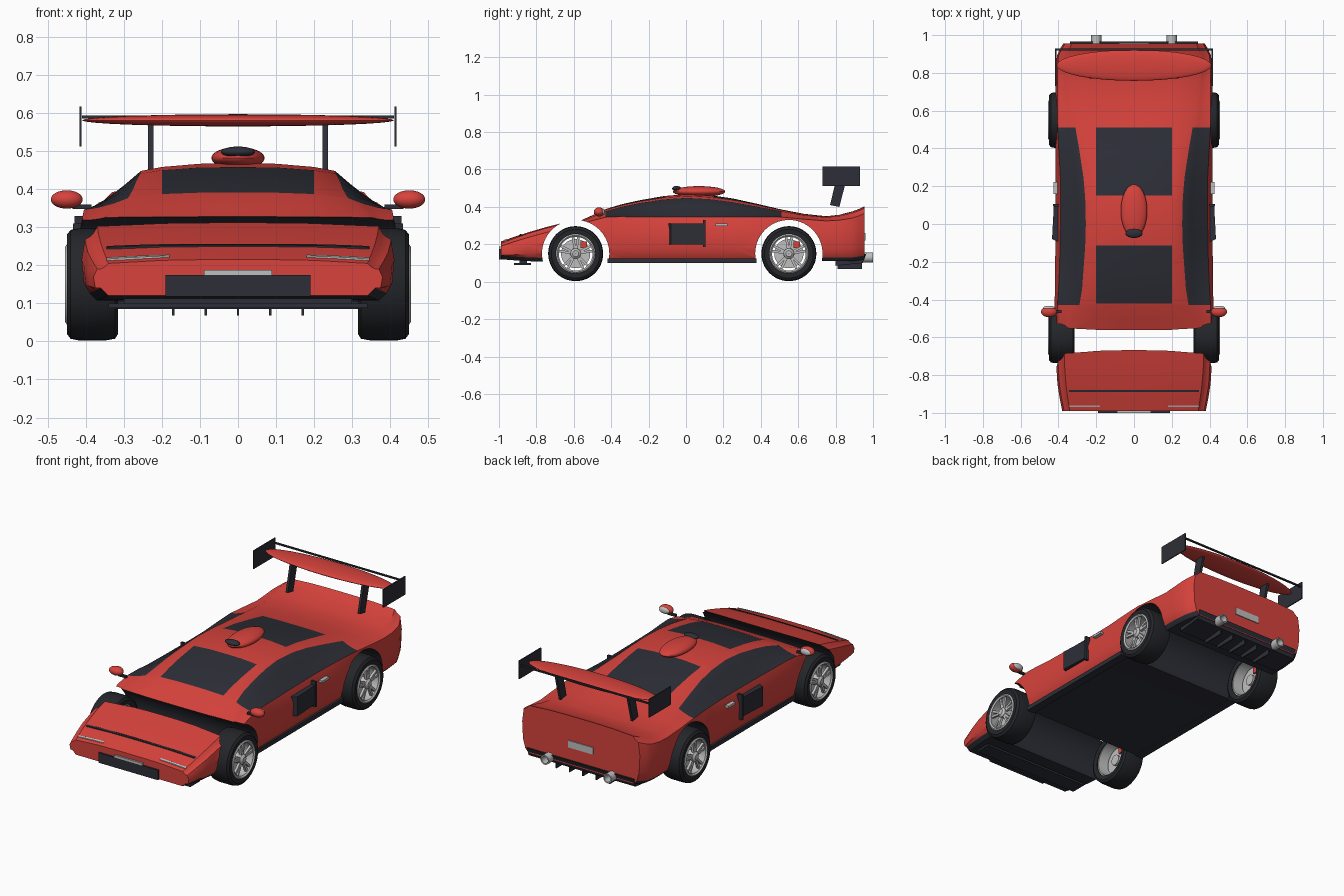
import bpy, bmesh, math
from mathutils import Matrix, Vector

cube = bpy.data.objects.get("Cube")
if cube:
    bpy.data.objects.remove(cube)


def material(name, color):
    m = bpy.data.materials.new(name)
    m.use_nodes = True
    m.diffuse_color = (*color, 1)
    m.node_tree.nodes["Principled BSDF"].inputs["Base Color"].default_value = (*color, 1)
    return m


RED = material("red paint", (0.68, 0.055, 0.045))
DARK = material("dark trim", (0.026, 0.028, 0.038))
RUBBER = material("tyre rubber", (0.018, 0.019, 0.023))
SILVER = material("silver metal", (0.52, 0.52, 0.52))


def finish(name, bm, *mats, smooth=True):
    bmesh.ops.recalc_face_normals(bm, faces=bm.faces)
    mesh = bpy.data.meshes.new(name)
    bm.to_mesh(mesh)
    bm.free()
    for m in mats:
        mesh.materials.append(m)
    ob = bpy.data.objects.new(name, mesh)
    bpy.context.collection.objects.link(ob)
    if smooth:
        shade(ob)
    return ob


def shade(ob):
    bpy.ops.object.select_all(action="DESELECT")
    ob.select_set(True)
    bpy.context.view_layer.objects.active = ob
    bpy.ops.object.shade_smooth_by_angle(angle=0.6)


def box(name, lo, hi, mat):
    bm = bmesh.new()
    lo, hi = Vector(lo), Vector(hi)
    size = hi - lo
    bmesh.ops.create_cube(bm, size=1, matrix=Matrix.Translation((lo + hi) / 2)
                          @ Matrix.Diagonal((*map(abs, size), 1)))
    return finish(name, bm, mat, smooth=False)


def ellipsoid(name, center, radii, mat):
    bm = bmesh.new()
    bmesh.ops.create_uvsphere(bm, u_segments=32, v_segments=16, radius=1,
                              matrix=Matrix.Translation(center) @ Matrix.Diagonal((*radii, 1)))
    return finish(name, bm, mat)


def prism(name, pts, mat):
    """Join two matching outlines of 3D points into a solid."""
    bm = bmesh.new()
    a, b = [[bm.verts.new(p) for p in side] for side in pts]
    bm.faces.new(a)
    bm.faces.new(b)
    for i in range(len(a)):
        bm.faces.new((a[i - 1], a[i], b[i], b[i - 1]))
    return finish(name, bm, mat, smooth=False)


def lathe(name, profile, center, axis, mat, segments=48):
    """Spin a closed (radius, along-axis) outline around the x or y axis."""
    bm = bmesh.new()
    rings = []
    for i in range(segments):
        t = math.tau * i / segments
        ring = []
        for r, d in profile:
            u, v = r * math.cos(t), r * math.sin(t)
            ring.append(bm.verts.new(Vector(center) + Vector((d, u, v) if axis == "x" else (u, d, v))))
        rings.append(ring)
    n = len(profile)
    for i in range(segments):
        for j in range(n):
            bm.faces.new((rings[i - 1][j - 1], rings[i - 1][j], rings[i][j], rings[i][j - 1]))
    return finish(name, bm, mat)


# Body stations: y, crown z, roof edge x, z, belt x, z, half width, bottom z
STATIONS = [
    (-.99, .215, .34, .205, .37, .19, .38, .12),
    (-.85, .262, .36, .256, .395, .235, .405, .11),
    (-.66, .314, .37, .309, .405, .285, .415, .105),
    (-.57, .324, .36, .318, .41, .305, .42, .105),
    (-.43, .388, .29, .376, .405, .345, .42, .105),
    (-.25, .435, .268, .42, .395, .345, .418, .105),
    (0, .468, .255, .448, .39, .345, .415, .105),
    (.25, .445, .268, .425, .39, .345, .415, .105),
    (.51, .386, .31, .376, .405, .345, .415, .105),
    (.75, .35, .34, .344, .405, .325, .415, .11),
    (.89, .376, .35, .368, .40, .34, .408, .11),
    (.955, .403, .33, .393, .365, .365, .375, .12),
]
WHEEL_Y = (-.59, .55)
AXLE_Z = .15


def station(y):
    """Smoothly interpolate the body parameters at y."""
    i = max(k for k in range(len(STATIONS) - 1) if STATIONS[k][0] <= y or k == 0)
    p, q = STATIONS[i], STATIONS[i + 1]
    o, r = STATIONS[max(i - 1, 0)], STATIONS[min(i + 2, len(STATIONS) - 1)]
    h = q[0] - p[0]
    t = (y - p[0]) / h
    out = []
    for c in range(1, len(p)):
        m0 = h * (q[c] - o[c]) / (q[0] - o[0])
        m1 = h * (r[c] - p[c]) / (r[0] - p[0])
        d = p[c] - q[c]
        out.append(p[c] + t * (m0 + t * (-3 * d - 2 * m0 - m1 + t * (2 * d + m0 + m1))))
    return out


def surface_z(x, y):
    zt, xr, zr = station(y)[:3]
    return zt - (zt - zr) * abs(x / xr) ** 3


def half_ring(y):
    zt, xr, zr, xb, zb, w, bottom = station(y)
    pts = [(x, surface_z(x, y)) for x in (0, .1, .2, xr)]
    pts += [(xr + (xb - xr) * t, zr + (zb - zr) * t - .004) for t in (.33, .67)]
    drop = zb - bottom
    return pts + [(xb, zb), (w, zb - drop * .3), (w - .005, bottom + drop * .3),
                  (w - .02, bottom + .02), (w - .04, bottom), (0, bottom)]


# Body shell with painted windows, sills and floor
SCREENS = ((-.42, -.115), (.15, .51))
ys = sorted({s[0] for s in STATIONS} | {y for s in SCREENS for y in s}
            | {(a[0] + b[0]) / 2 for a, b in zip(STATIONS, STATIONS[1:])})
bm = bmesh.new()
rings = []
for y in ys:
    half = half_ring(y)
    full = half + [(-x, z) for x, z in half[-2:0:-1]]
    rings.append([bm.verts.new((x, y, z)) for x, z in full])
n = len(rings[0])
for a, b, y0, y1 in zip(rings, rings[1:], ys, ys[1:]):
    mid = (y0 + y1) / 2
    for j in range(n):
        f = bm.faces.new((a[j], a[(j + 1) % n], b[(j + 1) % n], b[j]))
        band = min(j, n - 1 - j)
        screen = band < 2 and any(lo < mid < hi for lo, hi in SCREENS)
        side_window = 3 <= band <= 5 and -.43 < mid < .51
        f.material_index = int(screen or side_window or band >= 9)
bm.faces.new(rings[0])
bm.faces.new(rings[-1])
body = finish("body", bm, RED, DARK, smooth=False)

# Wheel arches cut right through, leaving dark linings
for y in WHEEL_Y:
    bm = bmesh.new()
    bmesh.ops.create_cone(bm, cap_ends=True, segments=64, radius1=.18, radius2=.18, depth=1.2,
                          matrix=Matrix.Translation((0, y, AXLE_Z)) @ Matrix.Rotation(math.pi / 2, 4, "Y"))
    for f in bm.faces:
        f.material_index = 1
    cutter = finish("arch_cutter", bm, RED, DARK, smooth=False)
    cutter.hide_render = True
    mod = body.modifiers.new("arch", "BOOLEAN")
    mod.operation, mod.solver, mod.object = "DIFFERENCE", "EXACT", cutter
    bpy.context.view_layer.objects.active = body
    bpy.ops.object.modifier_apply(modifier=mod.name)
    bpy.data.objects.remove(cutter)
shade(body)


# Thin strips that follow the bonnet
def strip(name, x0, x1, y0, y1, mat):
    steps = 10
    outline = [[], []]
    for k in range(steps + 1):
        x = x0 + (x1 - x0) * k / steps
        for side, lift in zip(outline, (-.004, .004)):
            side.append([(x, y, surface_z(x, y) + lift) for y in (y0, y1)])
    bottom, top = outline
    prism(name, [[p[0] for p in s] + [p[1] for p in reversed(s)] for s in (bottom, top)], mat)


strip("bonnet_seam", -.345, .345, -.89, -.88, DARK)
for s, side in ((1, "left"), (-1, "right")):
    strip(side + "_headlight", s * .18, s * .345, -.97, -.96, SILVER)

# Nose and tail details
box("front_grille", (-.19, -1, .118), (.19, -.98, .175), DARK)
box("front_plate", (-.09, -1, .174), (.09, -.985, .188), SILVER)
box("front_splitter", (-.34, -.92, .088), (.34, -.83, .1), DARK)
box("splitter_mount", (-.3, -.89, .098), (.3, -.85, .125), DARK)
box("rear_plate", (-.08, .95, .22), (.08, .96, .26), SILVER)
prism("diffuser", [[(x, .8, .085), (x, .945, .1), (x, .965, .15), (x, .8, .12)] for x in (-.34, .34)], DARK)
for k in range(5):
    x = (k - 2) * .085
    box("diffuser_fin", (x - .003, .81, .068), (x + .003, .94, .11), DARK)

# Roof scoop
ellipsoid("roof_scoop", (0, .07, .482), (.07, .14, .029), RED)
ellipsoid("scoop_mouth", (0, -.05, .498), (.045, .024, .014), DARK)

# Rear wing
ellipsoid("wing", (0, .84, .581), (.41, .082, .016), RED)
box("wing_flap", (-.41, .918, .586), (.41, .928, .594), DARK)

for s, side in ((1, "left"), (-1, "right")):
    box(side + "_wing_endplate", (s * .411, .73, .512), (s * .417, .93, .617), DARK)
    prism(side + "_wing_strut", [[(s * x, .77, .41), (s * x, .82, .40), (s * x, .865, .575),
                                  (s * x, .81, .575)] for x in (.222, .236)], DARK)
    # Mirror
    ellipsoid(side + "_mirror", (s * .45, -.465, .373), (.042, .028, .024), RED)
    ellipsoid(side + "_mirror_glass", (s * .45, -.445, .373), (.032, .012, .018), SILVER)
    box(side + "_mirror_arm", (s * .385, -.47, .348), (s * .435, -.455, .36), DARK)
    # Side intake, handle and sill
    prism(side + "_side_intake", [[(s * .40, -.095, z), (s * .434, -.08, z), (s * .424, .105, z),
                                   (s * .40, .105, z)] for z in (.2, .31)], DARK)
    box(side + "_intake_blade", (s * .40, .092, .185), (s * .43, .105, .33), DARK)
    box(side + "_door_handle", (s * .405, .158, .297), (s * .426, .222, .31), SILVER)
    box(side + "_sill", (s * .36, -.42, .1), (s * .408, .378, .125), DARK)
    # Exhaust
    lathe(side + "_exhaust", [(.027, .93), (.027, 1), (.02, 1), (.018, .94)], (s * .2, 0, .13), "y", SILVER, 24)
    lathe(side + "_exhaust_bore", [(.001, .95), (.021, .95), (.021, .955), (.001, .955)],
          (s * .2, 0, .13), "y", DARK, 24)

    # Wheels
    for y, end in zip(WHEEL_Y, ("front", "rear")):
        name = end + "_" + side
        hub = (0, y, AXLE_Z)

        def turned(part, profile, mat):
            lathe(name + part, [(r, s * d) for r, d in profile], hub, "x", mat)

        turned("_tyre", [(.104, .32), (.13, .315), (.143, .323), (.147, .345), (.147, .42),
                         (.143, .44), (.13, .45), (.104, .447)], RUBBER)
        turned("_rim", [(.105, .325), (.105, .45), (.098, .455), (.09, .448), (.094, .43), (.098, .325)], SILVER)
        turned("_hub", [(.001, .36), (.03, .36), (.028, .445), (.016, .455), (.001, .455)], SILVER)
        turned("_brake_disc", [(.001, .375), (.078, .375), (.078, .385), (.001, .385)], SILVER)
        # Five twin spokes
        bm = bmesh.new()
        for k in range(5):
            for tilt in (-.16, .16):
                spin = Matrix.Rotation(math.tau * k / 5 + tilt, 4, "X")
                bmesh.ops.create_cube(bm, size=1, matrix=Matrix.Translation((s * .436, y, AXLE_Z)) @ spin
                                      @ Matrix.Translation((0, 0, .058)) @ Matrix.Diagonal((.014, .013, .08, 1)))
        finish(name + "_spokes", bm, SILVER, smooth=False)
        box(name + "_caliper", (s * .365, y + .025, .18), (s * .405, y + .06, .215), RED)
